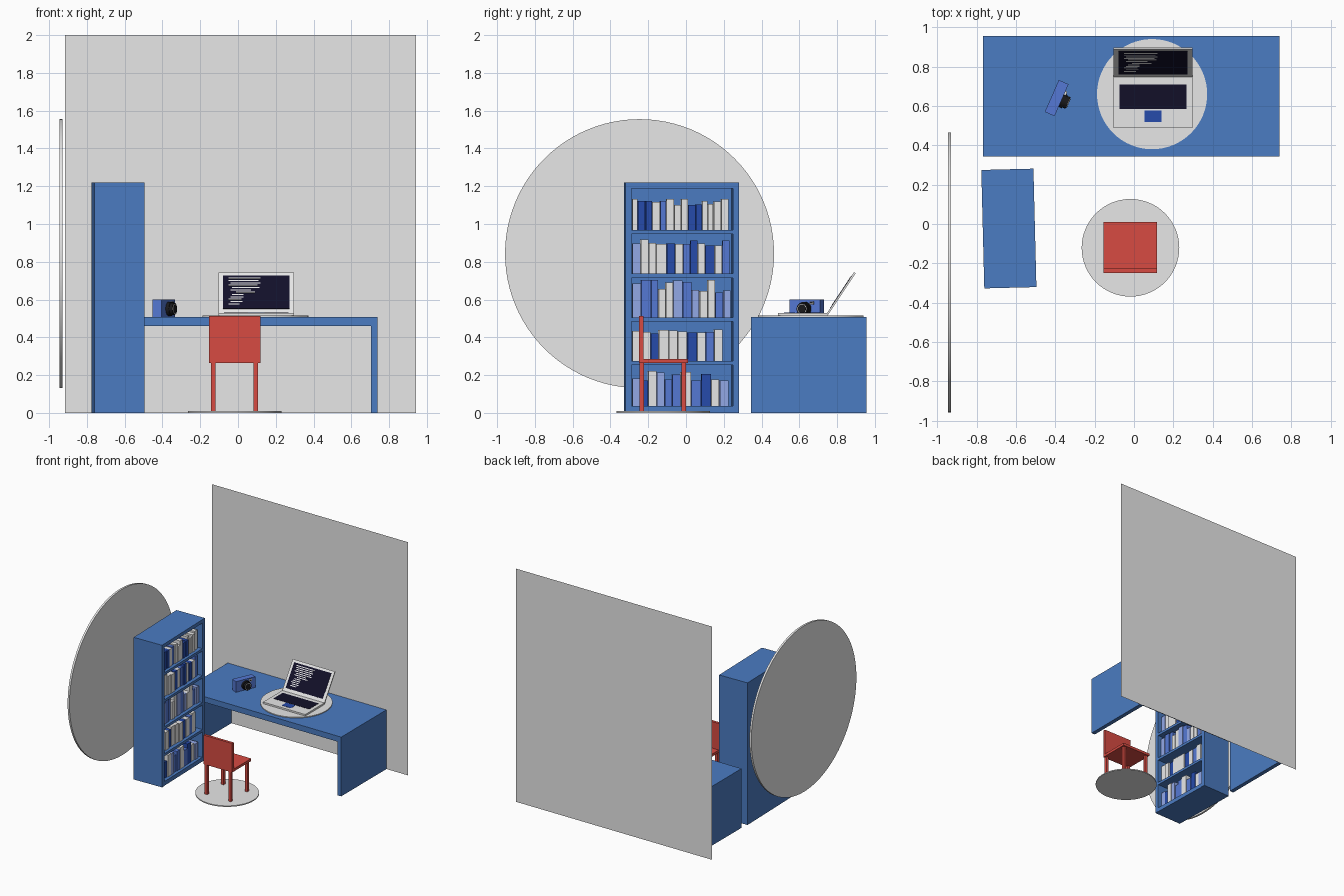
import bpy, bmesh, math, random
from mathutils import Matrix, Vector

if "Cube" in bpy.data.objects:
    bpy.data.objects.remove(bpy.data.objects["Cube"])

random.seed(4)


def material(name, r, g, b):
    m = bpy.data.materials.new(name)
    m.diffuse_color = (r, g, b, 1)
    m.use_nodes = True
    m.node_tree.nodes["Principled BSDF"].inputs["Base Color"].default_value = m.diffuse_color
    return m


GREY = material("light grey", 0.8, 0.8, 0.8)
BLUE = material("furniture blue", 0.07, 0.2, 0.54)
RED = material("chair red", 0.68, 0.07, 0.055)
NAVY = material("screen navy", 0.006, 0.005, 0.022)
DEEP = material("deep blue", 0.019, 0.07, 0.41)
MID = material("mid blue", 0.09, 0.19, 0.66)
PALE = material("pale blue", 0.3, 0.41, 0.83)
BLACK = material("lens black", 0.01, 0.01, 0.012)


def finish(name, bm, mat, matrix):
    bm.transform(matrix)
    me = bpy.data.meshes.new(name)
    bm.to_mesh(me)
    bm.free()
    me.materials.append(mat)
    ob = bpy.data.objects.new(name, me)
    bpy.context.collection.objects.link(ob)
    return ob


def box(name, x, y, z, mat, matrix=Matrix()):
    """Box from (min, max) pairs, placed by an optional matrix."""
    bm = bmesh.new()
    bmesh.ops.create_cube(bm, size=1)
    for v in bm.verts:
        v.co = Vector([(a + b) / 2 + c * (b - a) for (a, b), c in zip((x, y, z), v.co)])
    return finish(name, bm, mat, matrix)


def disc(name, radius, depth, mat, matrix, top=None, sides=64):
    """Cylinder along local z, starting at local z = 0."""
    bm = bmesh.new()
    bmesh.ops.create_cone(bm, cap_ends=True, segments=sides, radius1=radius,
                          radius2=radius if top is None else top, depth=depth)
    bmesh.ops.translate(bm, verts=bm.verts, vec=(0, 0, depth / 2))
    for f in bm.faces:
        f.smooth = len(f.verts) == 4
    for e in bm.edges:
        e.smooth = all(len(f.verts) == 4 for f in e.link_faces)
    return finish(name, bm, mat, matrix)


def at(x, y, z, angle=0, axis='Z'):
    return Matrix.Translation((x, y, z)) @ Matrix.Rotation(math.radians(angle), 4, axis)


# Back wall (single sheet) and big side disc
bm = bmesh.new()
bm.faces.new([bm.verts.new(p) for p in ((-0.917, 0.957, 0), (0.942, 0.957, 0),
                                        (0.942, 0.957, 2), (-0.917, 0.957, 2))])
finish("back_wall", bm, GREY, Matrix())
disc("side_disc", 0.712, 0.017, GREY, at(-0.946, -0.246, 0.843, 90, 'Y'), sides=96)

# Desk
box("desk_top", (-0.767, 0.739), (0.343, 0.955), (0.46, 0.508), BLUE)
box("desk_left_panel", (-0.767, -0.732), (0.343, 0.955), (0, 0.46), BLUE)
box("desk_right_panel", (0.704, 0.739), (0.343, 0.955), (0, 0.46), BLUE)

# Chair standing on its floor disc
disc("chair_floor_disc", 0.248, 0.009, GREY, at(-0.018, -0.121, 0))
box("chair_seat", (-0.154, 0.118), (-0.248, 0.01), (0.264, 0.286), RED)
box("chair_back", (-0.154, 0.118), (-0.248, -0.225), (0.264, 0.513), RED)
for x in (-0.132, 0.094):
    for y in (-0.235, -0.013):
        box("chair_leg", (x - 0.012, x + 0.012), (y - 0.012, y + 0.012), (0.007, 0.27), RED)

# Bookcase, turned slightly, open towards +x
CASE = at(-0.636, -0.023, 0, 1.45)
HX, HY, TOP, T = 0.1325, 0.301, 1.219, 0.033
box("bookcase_back", (-HX, -HX + 0.02), (-HY, HY), (0, TOP), BLUE, CASE)
for s in (-1, 1):
    box("bookcase_side", (-HX, HX), sorted((s * HY, s * (HY - T))), (0, TOP), BLUE, CASE)
box("bookcase_top", (-HX, HX), (-HY, HY), (TOP - 0.03, TOP), BLUE, CASE)
shelf_tops = [0.036, 0.275, 0.506, 0.737, 0.969]
for z in shelf_tops:
    low = 0 if z < 0.1 else z - 0.022
    box("bookcase_shelf", (-HX, HX - 0.002), (-HY + T, HY - T), (low, z), BLUE, CASE)

# Books: each row gives book colours, shortest and tallest book, and row length
kinds = {"w": GREY, "d": DEEP, "m": MID, "p": PALE}
rows = [("pdwpmmwmdwp", 0.13, 0.19, 0.51),
        ("wwdwwwdwmw", 0.145, 0.175, 0.48),
        ("pmmwwpmpwwmp", 0.13, 0.2, 0.52),
        ("pwwwdwmdwdwm", 0.14, 0.18, 0.515),
        ("wddwmwwwddwwww", 0.13, 0.165, 0.51)]
for z, (colours, low, high, length) in zip(shelf_tops, rows):
    widths = [random.uniform(0.8, 1.2) for _ in colours]
    scale = length / sum(widths)
    y = -HY + T + 0.006
    for c, w in zip(colours, widths):
        tall = random.uniform(low, high)
        box("book", (-0.09, HX - 0.03 + random.uniform(-0.006, 0.006)),
            (y, y + w * scale - 0.003), (z, z + tall), kinds[c], CASE)
        y += w * scale

# Laptop on its round mat
disc("laptop_mat", 0.28, 0.007, GREY, at(0.092, 0.66, 0.508))
box("laptop_base", (-0.103, 0.297), (0.487, 0.748), (0.515, 0.529), GREY)
box("keyboard", (-0.073, 0.267), (0.584, 0.71), (0.528, 0.531), NAVY)
box("touchpad", (0.053, 0.14), (0.518, 0.578), (0.528, 0.531), DEEP)

# Laptop lid leans back; local z runs up the lid, local -y faces the user
LID = at(0.097, 0.745, 0.526, -33.5, 'X')
box("laptop_lid", (-0.2, 0.2), (0, 0.01), (0, 0.262), GREY, LID)
box("laptop_screen", (-0.177, 0.175), (-0.002, 0.002), (0.03, 0.241), NAVY, LID)
line_spans = [(0, 0.17), (0, 0.16), (0.01, 0.17), (0, 0.155), (0.02, 0.165), (0.01, 0.12),
              (0.04, 0.14), (0.02, 0.08), (0.01, 0.08), (0, 0.07), (0.01, 0.075), (0, 0.06)]
for i, (a, b) in enumerate(line_spans):
    z = 0.226 - i * 0.0148
    box("screen_line", (-0.148 + a, -0.148 + b), (-0.003, 0.001), (z - 0.007, z), GREY, LID)

# Camera: local x along the body, local -y is the lens side
CAM = at(-0.393, 0.640, 0.508, 66.3)
box("camera_body", (-0.0885, 0.0885), (-0.027, 0.027), (0, 0.092), MID, CAM)
LENS = CAM @ at(0, -0.027, 0.043, 90, 'X')
disc("lens_base", 0.037, 0.018, BLACK, LENS, sides=32)
disc("lens_barrel", 0.032, 0.036, BLACK, LENS, sides=32)
disc("lens_ring", 0.026, 0.038, GREY, LENS, sides=32)
disc("lens_glass", 0.023, 0.040, BLACK, LENS, sides=32)
box("camera_flash", (0.03, 0.052), (-0.036, -0.026), (0.067, 0.083), GREY, CAM)
box("camera_window", (0.034, 0.048), (-0.038, -0.03), (0.071, 0.079), BLACK, CAM)
